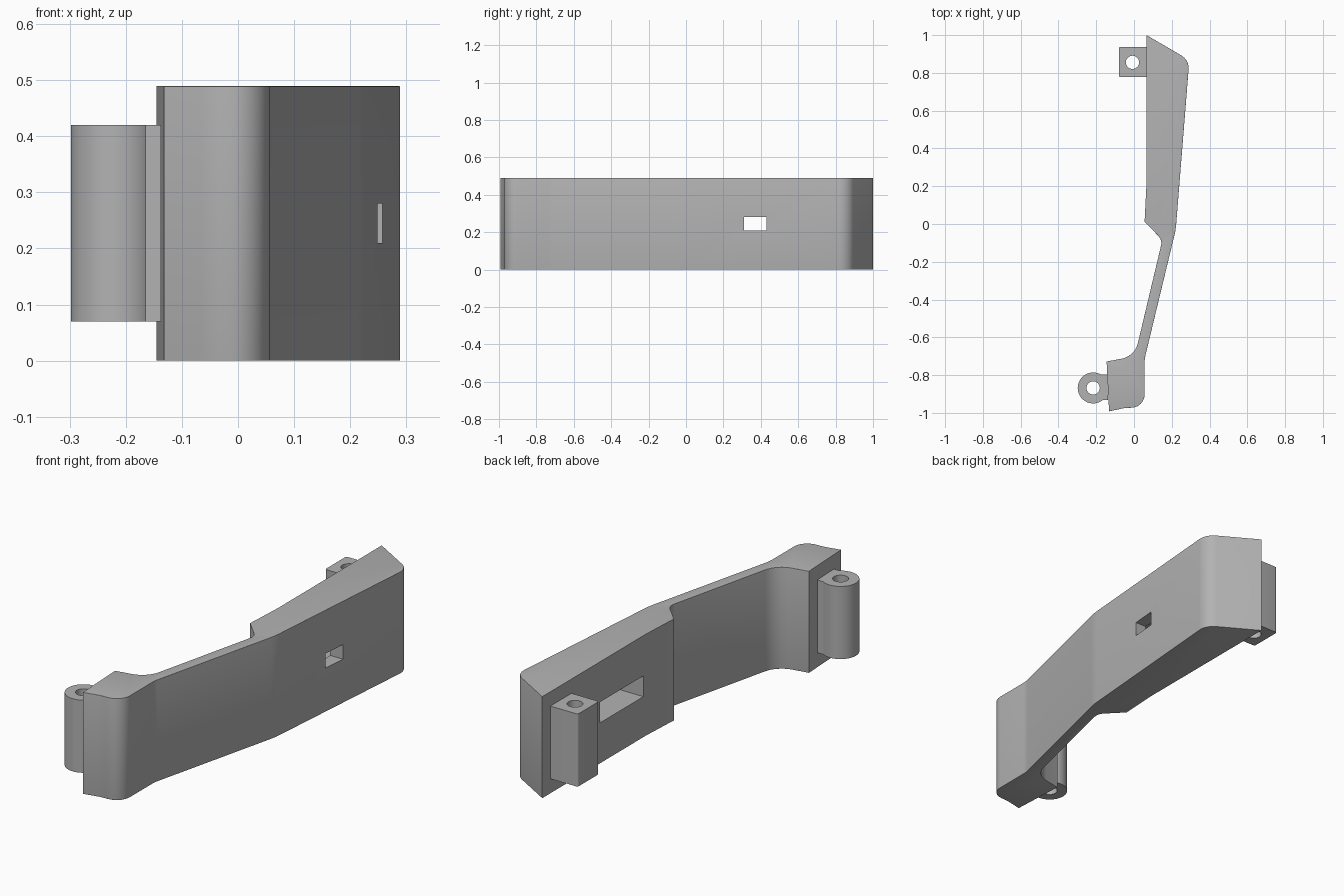
import bpy, bmesh, math
from mathutils import Vector

if "Cube" in bpy.data.objects:
    bpy.data.objects.remove(bpy.data.objects["Cube"], do_unlink=True)

grey = bpy.data.materials.new("plain_grey")
grey.use_nodes = True
COLOUR = (0.45, 0.45, 0.45, 1)
grey.diffuse_color = COLOUR
grey.node_tree.nodes["Principled BSDF"].inputs["Base Color"].default_value = COLOUR

HEIGHT = 0.489
LUG_Z = (0.07, 0.42)


def fillet(corners, steps=8):
    """Round the corners (x, y, radius) of a closed outline."""
    out = []
    for i, (x, y, r) in enumerate(corners):
        p = Vector((x, y))
        if r == 0:
            out.append(p)
            continue
        a = (Vector(corners[i - 1][:2]) - p).normalized()
        b = (Vector(corners[(i + 1) % len(corners)][:2]) - p).normalized()
        half = a.angle(b) / 2
        centre = p + (a + b).normalized() * r / math.sin(half)
        start = p + a * r / math.tan(half) - centre
        end = p + b * r / math.tan(half) - centre
        sweep = math.pi - 2 * half
        for k in range(steps + 1):
            t = k / steps
            out.append(centre + (start * math.sin((1 - t) * sweep)
                                 + end * math.sin(t * sweep)) / math.sin(sweep))
    return out


def prism(name, outline, z0, z1, rim=0):
    """Extrude an outline upwards; optionally round its outer rims."""
    bm = bmesh.new()
    base = bm.faces.new([bm.verts.new((p[0], p[1], z0)) for p in outline])
    top = bmesh.ops.extrude_face_region(bm, geom=[base])["geom"]
    bmesh.ops.translate(bm, vec=(0, 0, z1 - z0),
                        verts=[v for v in top if isinstance(v, bmesh.types.BMVert)])
    bmesh.ops.recalc_face_normals(bm, faces=bm.faces)
    if rim:
        edges = []
        for e in bm.edges:
            walls = [f.normal for f in e.link_faces if abs(f.normal.z) < 0.5]
            # the flat mounting faces keep sharp rims
            if len(walls) == 1 and not (walls[0].x < 0 and abs(walls[0].y) < 0.1):
                edges.append(e)
        bmesh.ops.bevel(bm, geom=edges, offset=rim, segments=4, profile=0.5,
                        affect='EDGES', clamp_overlap=True)
    mesh = bpy.data.meshes.new(name)
    bm.to_mesh(mesh)
    bm.free()
    mesh.materials.append(grey)
    ob = bpy.data.objects.new(name, mesh)
    bpy.context.collection.objects.link(ob)
    return ob


def rect(x0, x1, y0, y1):
    return [(x0, y0), (x1, y0), (x1, y1), (x0, y1)]


def circle(x, y, r, n=32):
    return [(x + r * math.cos(k * math.tau / n), y + r * math.sin(k * math.tau / n))
            for k in range(n)]


def combine(ob, other, operation='DIFFERENCE'):
    mod = ob.modifiers.new("combine", 'BOOLEAN')
    mod.operation, mod.solver, mod.object = operation, 'EXACT', other
    bpy.context.view_layer.objects.active = ob
    bpy.ops.object.modifier_apply(modifier=mod.name)
    bpy.data.objects.remove(other, do_unlink=True)


# Handle: thick upper end, slim slanted grip, lower foot block
handle = prism("handle", fillet([
    (0.066, 1.0, 0), (0.293, 0.868, 0.08), (0.221, -0.03, 0.35),
    (0.056, -0.715, 0.15), (0.056, -0.970, 0.07), (-0.05, -0.974, 0.2),
    (-0.132, -0.992, 0), (-0.145, -0.728, 0), (0.004, -0.70, 0.11),
    (0.150, -0.085, 0.055), (0.056, 0.012, 0), (0.066, 0.21, 0)]),
    0, HEIGHT, rim=0.016)

# Stepped slot: wide pocket on the mounting side, small window outside
combine(handle, prism("pocket_cutter", rect(0, 0.19, 0.23, 0.56), 0.195, 0.295))
combine(handle, prism("window_cutter", rect(0.1, 0.4, 0.31, 0.43), 0.21, 0.28))

# Square upper lug with a screw hole
upper_lug = prism("upper_lug", fillet([
    (-0.08, 0.777, 0.01), (0.067, 0.777, 0), (0.067, 0.938, 0), (-0.08, 0.938, 0.01)],
    4), *LUG_Z)
combine(upper_lug, prism("hole_cutter", circle(-0.008, 0.856, 0.035), 0, HEIGHT))

# Round lower lug on a short neck
lower_lug = prism("lower_lug", circle(-0.216, -0.868, 0.082, 48), *LUG_Z)
combine(lower_lug, prism("neck", rect(-0.21, -0.137, -0.932, -0.797), *LUG_Z), 'UNION')
combine(lower_lug, prism("hole_cutter", circle(-0.216, -0.868, 0.035), 0, HEIGHT))

# Smooth the rounded parts, keep edges crisp
bpy.ops.object.select_all(action='DESELECT')
for ob in (handle, upper_lug, lower_lug):
    ob.select_set(True)
bpy.context.view_layer.objects.active = handle
bpy.ops.object.shade_smooth_by_angle(angle=math.radians(30))
